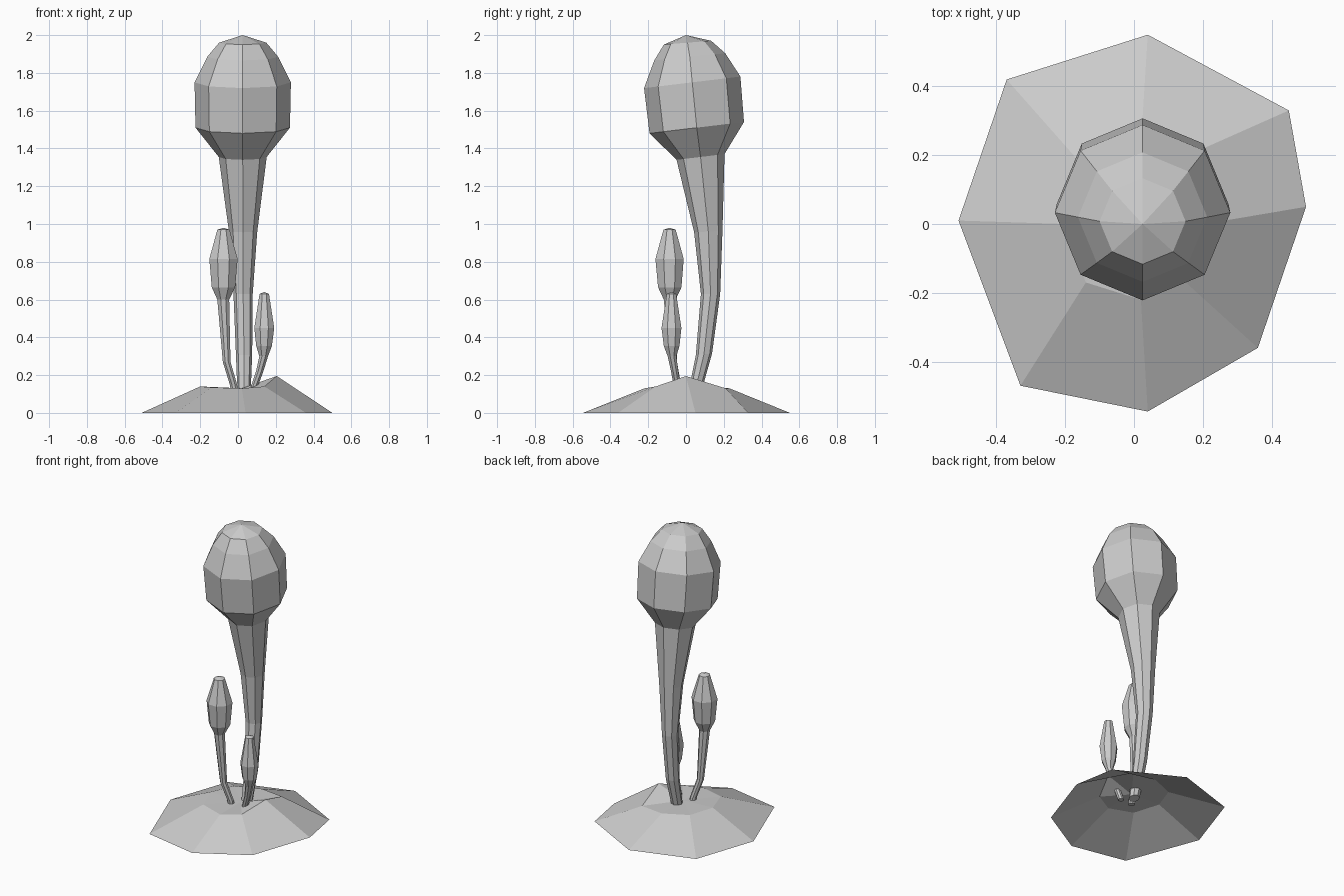
import bpy, math

grey = bpy.data.materials.new("light grey")
grey.diffuse_color = (0.6, 0.6, 0.6, 1)


def add_mesh(name, verts, faces):
    mesh = bpy.data.meshes.new(name)
    mesh.from_pydata(verts, [], faces)
    mesh.materials.append(grey)
    obj = bpy.data.objects.new(name, mesh)
    bpy.context.collection.objects.link(obj)
    return obj


def bridge(rings, n):
    return [(k * n + i, k * n + (i + 1) % n, (k + 1) * n + (i + 1) % n, (k + 1) * n + i)
            for k in range(rings - 1) for i in range(n)]


def stalk(name, rings, tip, turn=0.0, n=8):
    """Loft rings of (x, y, z, radius, slope along y), then close on a tip point."""
    verts = []
    for x, y, z, r, slope in rings:
        for i in range(n):
            a = turn + i * math.tau / n
            dy = r * math.sin(a)
            verts.append((x + r * math.cos(a), y + dy, z + slope * dy))
    faces = bridge(len(rings), n)
    last = (len(rings) - 1) * n
    verts.append(tip)
    faces += [(last + i, last + (i + 1) % n, len(verts) - 1) for i in range(n)]
    faces.append(tuple(range(n - 1, -1, -1)))
    return add_mesh(name, verts, faces)


# Ground mound: open shell with an uneven rim and one raised corner
rim = [(0.50, 0.05), (0.45, 0.33), (0.04, 0.55), (-0.37, 0.42),
       (-0.51, 0.01), (-0.33, -0.47), (0.04, -0.545), (0.36, -0.36)]
crown = [(0.205, 0.0, 0.195), (0.18, 0.21, 0.13), (0.02, 0.23, 0.13), (-0.14, 0.16, 0.135),
         (-0.20, 0.0, 0.14), (-0.14, -0.17, 0.135), (0.02, -0.22, 0.13), (0.14, -0.16, 0.14)]
mound_faces = bridge(2, 8) + [(8 + i, 8 + (i + 1) % 8, 16) for i in range(8)]
add_mesh("mound", [(x, y, 0) for x, y in rim] + crown + [(0.02, 0.0, 0.13)], mound_faces)

# Tall stalk with a large bulb head
stalk("tall_stalk", [
    (0.032, 0.04, 0.08, 0.034, 0.2),
    (0.032, 0.095, 0.31, 0.043, 0.1),
    (0.027, 0.13, 0.63, 0.051, 0.0),
    (0.027, 0.118, 0.96, 0.075, 0.05),
    (0.025, 0.077, 1.355, 0.127, 0.12),
    (0.025, 0.057, 1.51, 0.25, 0.12),
    (0.025, 0.033, 1.75, 0.255, 0.12),
    (0.025, 0.02, 1.885, 0.188, 0.10),
    (0.025, 0.008, 1.96, 0.125, 0.08),
], (0.025, 0.0, 2.0))

# Two small stalks with slim buds
half = math.pi / 8
stalk("middle_stalk", [
    (-0.015, -0.04, 0.09, 0.021, 0),
    (-0.024, -0.046, 0.15, 0.021, 0),
    (-0.06, -0.068, 0.27, 0.022, 0),
    (-0.078, -0.086, 0.60, 0.034, 0),
    (-0.077, -0.086, 0.665, 0.067, 0),
    (-0.077, -0.087, 0.815, 0.081, 0),
    (-0.077, -0.087, 0.97, 0.035, 0),
], (-0.077, -0.087, 0.98), half)

stalk("short_stalk", [
    (0.07, -0.04, 0.09, 0.02, 0),
    (0.09, -0.048, 0.15, 0.02, 0),
    (0.115, -0.06, 0.22, 0.021, 0),
    (0.136, -0.074, 0.30, 0.025, 0),
    (0.138, -0.076, 0.355, 0.045, 0),
    (0.139, -0.077, 0.45, 0.057, 0),
    (0.139, -0.077, 0.63, 0.027, 0),
], (0.139, -0.077, 0.64), half)
